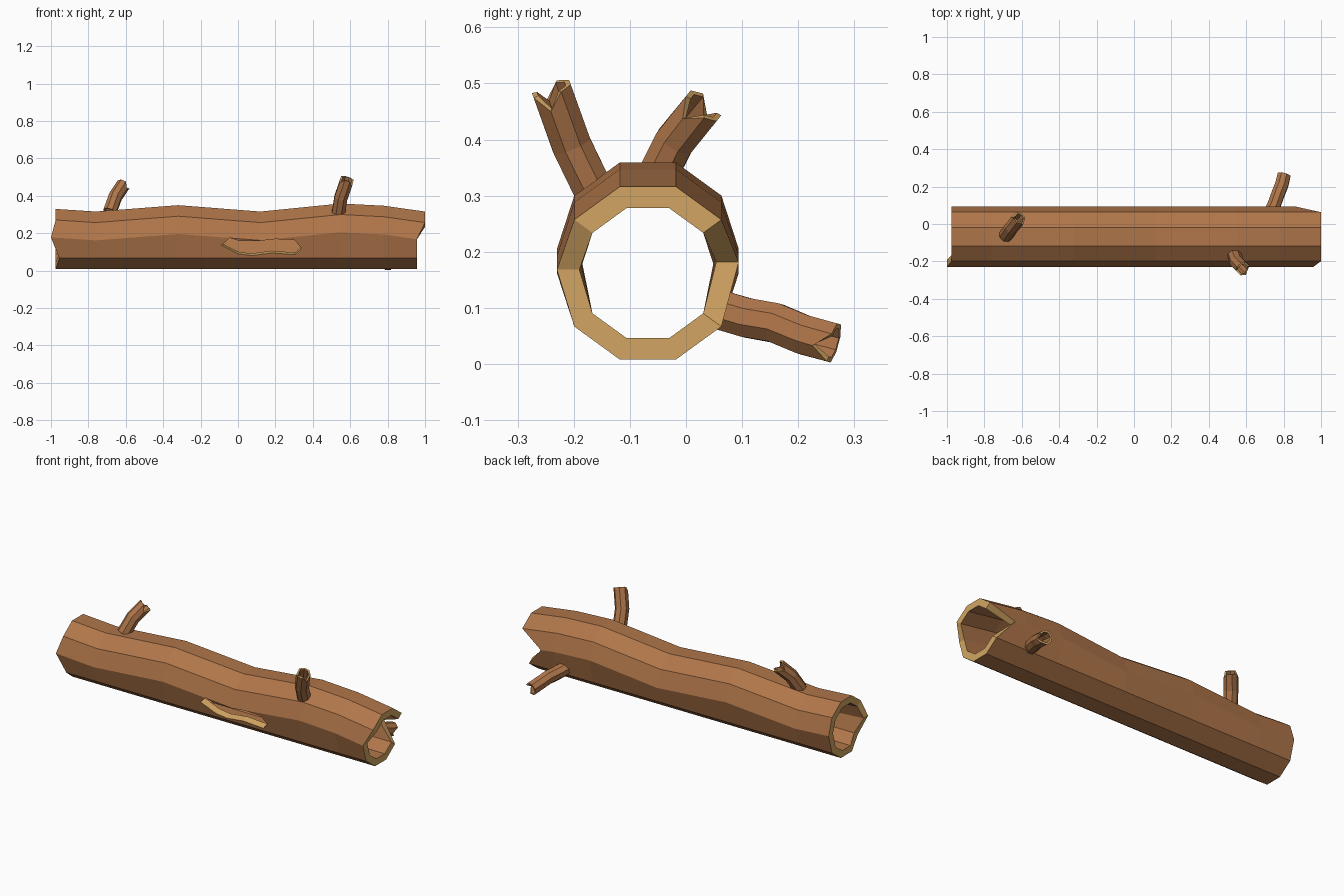
import bpy, bmesh, math
from mathutils import Vector

if "Cube" in bpy.data.objects:
    bpy.data.objects.remove(bpy.data.objects["Cube"])

def material(name, rgb):
    m = bpy.data.materials.new(name)
    m.diffuse_color = (*rgb, 1)
    m.use_nodes = True
    m.node_tree.nodes["Principled BSDF"].inputs["Base Color"].default_value = m.diffuse_color
    return m

BARK = material("bark brown", (0.434, 0.181, 0.068))
WOOD = material("cut wood tan", (0.644, 0.376, 0.122))

def make_object(name, bm):
    bmesh.ops.recalc_face_normals(bm, faces=bm.faces[:])
    me = bpy.data.meshes.new(name)
    bm.to_mesh(me)
    bm.free()
    me.materials.append(BARK)
    me.materials.append(WOOD)
    ob = bpy.data.objects.new(name, me)
    bpy.context.collection.objects.link(ob)
    return ob

def hollow_tube(name, outer, inner):
    """Skin matching lists of outer and inner rings; the end rims are cut wood."""
    bm = bmesh.new()
    n = len(outer[0])
    skins = [[[bm.verts.new(p) for p in ring] for ring in rings] for rings in (outer, inner)]
    for rings in skins:
        for a, b in zip(rings, rings[1:]):
            for i in range(n):
                j = (i + 1) % n
                bm.faces.new((a[i], a[j], b[j], b[i]))
    for e in (0, -1):
        o, k = skins[0][e], skins[1][e]
        for i in range(n):
            j = (i + 1) % n
            bm.faces.new((o[i], o[j], k[j], k[i])).material_index = 1
    return make_object(name, bm)

# Log: ten-sided hollow trunk whose upper half waves up and down
SIDES, CY, CZ = 10, -0.068, 0.162
STATIONS = [(-0.975, 0.014), (-0.76, 0), (-0.32, 0.034), (0.12, 0),
            (0.55, 0.043), (0.78, 0.031), (1.0, 0)]
LEFT = {5: -1.0, 6: -0.955}                       # torn left end, by corner
RIGHT = {0: 0.86, 1: 1, 2: 1, 3: 1, 4: 1}         # torn right end with a notch

def wave(x):
    for (x0, w0), (x1, w1) in zip(STATIONS, STATIONS[1:]):
        if x <= x1:
            return w0 + (w1 - w0) * (x - x0) / (x1 - x0)
    return 0

def log_ring(s, r):
    pts = []
    for i in range(SIDES):
        x = STATIONS[s][0]
        if s == 0:
            x = LEFT.get(i, x)
        if s == len(STATIONS) - 1:
            x = RIGHT.get(i, 0.957)
        a = math.tau * i / SIDES
        lift = wave(x) if i <= 5 else 0
        pts.append((x, CY + r * math.cos(a), CZ + r * math.sin(a) + lift))
    return pts

log = hollow_tube("log", *[[log_ring(s, r) for s in range(len(STATIONS))]
                           for r in (0.162, 0.122)])

# Knot hole: ragged outline cut square through the lower front side
OUTLINE = [(-0.088, 0.134), (-0.045, 0.175), (0.01, 0.157), (0.12, 0.16), (0.2, 0.168),
           (0.3, 0.163), (0.34, 0.122), (0.305, 0.085), (0.18, 0.095), (0.07, 0.08), (0.0, 0.09)]
inward = Vector((0, math.cos(math.radians(18)), math.sin(math.radians(18))))
bm = bmesh.new()
base = [Vector((x, -0.23 + (CZ - z) * 0.325, z)) for x, z in OUTLINE]
near, far = [[bm.verts.new(p + inward * d) for p in base] for d in (-0.05, 0.08)]
bm.faces.new(near)
bm.faces.new(far)
for i in range(len(base)):
    j = (i + 1) % len(base)
    bm.faces.new((near[i], near[j], far[j], far[i]))
for f in bm.faces:
    f.material_index = 1
cutter = make_object("knot_hole_cutter", bm)
cutter.hide_render = True
cutter.hide_viewport = True
mod = log.modifiers.new("knot hole", 'BOOLEAN')
mod.operation = 'DIFFERENCE'
mod.solver = 'EXACT'
mod.object = cutter
bpy.context.view_layer.update()
cut = bpy.data.meshes.new_from_object(log.evaluated_get(bpy.context.evaluated_depsgraph_get()))
log.modifiers.clear()
log.data = cut
bpy.data.objects.remove(cutter)

# Branch stubs: small hollow bent tubes with torn tips
def branch(name, path, notch, n=8, r_out=0.038, r_in=0.028):
    path = [Vector(p) for p in path]
    def rings(r):
        out = []
        for k, p in enumerate(path):
            t = (path[min(k + 1, len(path) - 1)] - path[max(k - 1, 0)]).normalized()
            u = t.cross(Vector((1, 0, 0))).normalized()
            v = t.cross(u)
            ring = []
            for i in range(n):
                a = math.tau * (i + 0.5) / n
                q = p + (u * math.cos(a) + v * math.sin(a)) * r
                if k == len(path) - 1:
                    q += t * (-0.022 if i in notch else 0.006)
                ring.append(q)
            out.append(ring)
        return out
    return hollow_tube(name, rings(r_out), rings(r_in))

branch("front_branch", [(0.535, -0.158, 0.295), (0.55, -0.204, 0.39), (0.583, -0.238, 0.485)], (2, 5))
branch("top_branch", [(-0.685, -0.062, 0.315), (-0.655, -0.02, 0.397), (-0.615, 0.028, 0.456)], (1, 5))
branch("back_branch", [(0.728, 0.055, 0.098), (0.752, 0.11, 0.082), (0.77, 0.16, 0.073),
                       (0.79, 0.21, 0.052), (0.802, 0.258, 0.039)], (6,))
